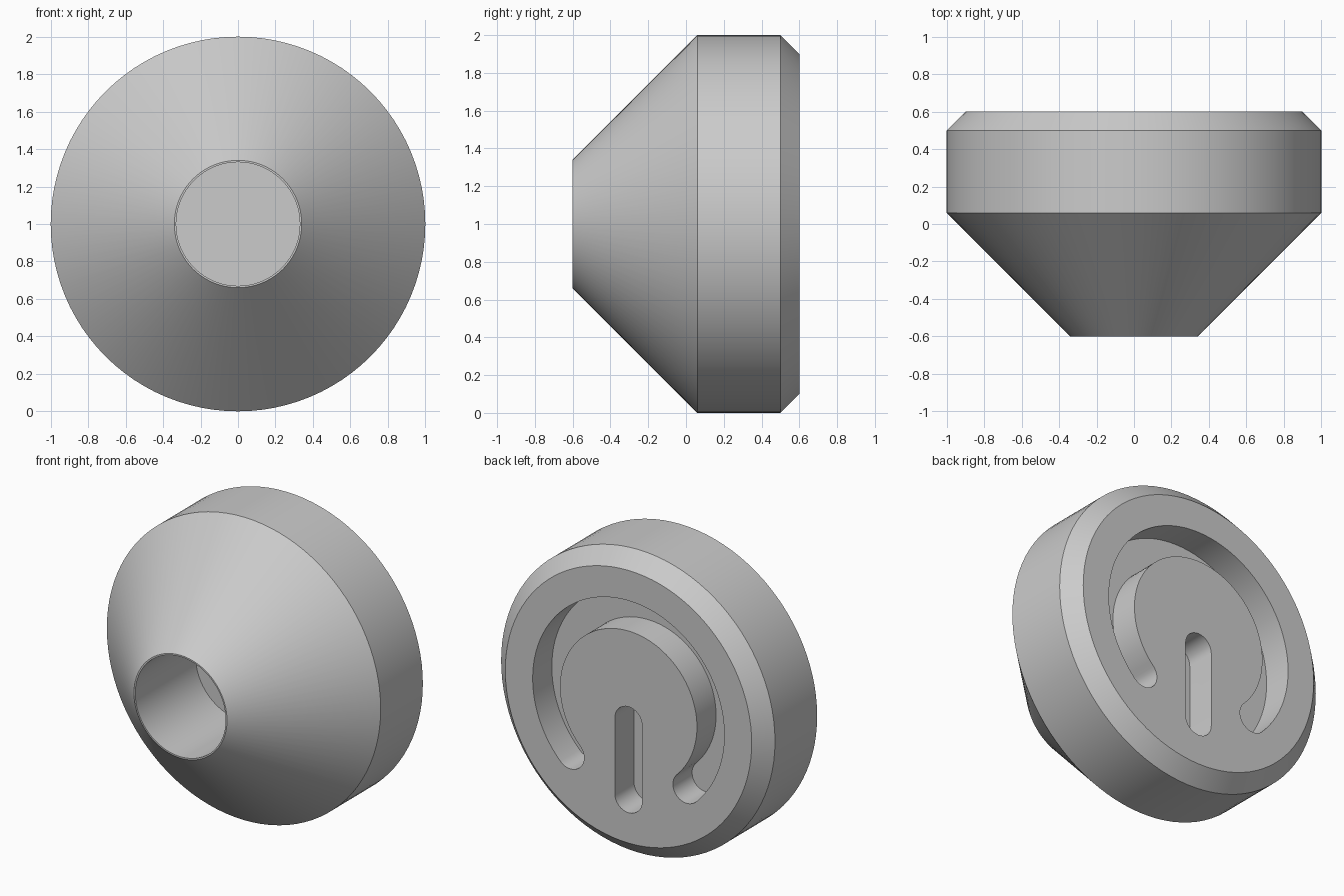
import bpy, bmesh
from math import pi, sin, cos, radians
from mathutils import Vector, Matrix

cube = bpy.data.objects.get("Cube")
if cube:
    bpy.data.objects.remove(cube, do_unlink=True)

SEGMENTS = 96
CENTRE_Z = 1.0
BACK_Y = 0.6
DEPTH = 0.2

grey = bpy.data.materials.new("plain_grey")
grey.use_nodes = True
colour = (0.6, 0.6, 0.6, 1)
grey.diffuse_color = colour
grey.node_tree.nodes["Principled BSDF"].inputs["Base Color"].default_value = colour


def add_object(name, bm):
    bmesh.ops.recalc_face_normals(bm, faces=bm.faces[:])
    mesh = bpy.data.meshes.new(name)
    bm.to_mesh(mesh)
    bm.free()
    mesh.materials.append(grey)
    obj = bpy.data.objects.new(name, mesh)
    bpy.context.collection.objects.link(obj)
    return obj


def lathe(name, profile):
    """Turn (y, radius) points around the y axis and cap both ends."""
    bm = bmesh.new()
    verts = [bm.verts.new((r, y, CENTRE_Z)) for y, r in profile]
    edges = [bm.edges.new(pair) for pair in zip(verts, verts[1:])]
    bmesh.ops.spin(bm, geom=verts + edges, cent=(0, 0, CENTRE_Z), axis=(0, 1, 0),
                   angle=2 * pi, steps=SEGMENTS, use_merge=True)
    bmesh.ops.remove_doubles(bm, verts=bm.verts[:], dist=1e-5)
    bmesh.ops.holes_fill(bm, edges=[e for e in bm.edges if e.is_boundary], sides=0)
    return add_object(name, bm)


def channel_cutter(name, path, half_width):
    """Prism around a path of (x, z) points, with half-round ends."""
    path = [Vector(p) for p in path]
    left, right = [], []
    for i, p in enumerate(path):
        along = (path[min(i + 1, len(path) - 1)] - path[max(i - 1, 0)]).normalized()
        side = Vector((-along.y, along.x)) * half_width
        left.append(p + side)
        right.append(p - side)

    def cap(centre, start):
        arm = start - centre
        return [centre + Matrix.Rotation(-pi * k / 16, 2) @ arm for k in range(1, 16)]

    outline = left + cap(path[-1], left[-1]) + right[::-1] + cap(path[0], right[0])
    bm = bmesh.new()
    base = bm.faces.new([bm.verts.new((p.x, BACK_Y - DEPTH, CENTRE_Z + p.y)) for p in outline])
    moved = bmesh.ops.extrude_face_region(bm, geom=[base], use_keep_orig=True)["geom"]
    bmesh.ops.translate(bm, vec=(0, DEPTH + 0.1, 0),
                        verts=[v for v in moved if isinstance(v, bmesh.types.BMVert)])
    return add_object(name, bm)


# Turned body: blind bore, thin nose rim, cone, drum and back chamfer
body = lathe("knob_body", [(0.03, 0.33), (-0.6, 0.33), (-0.6, 0.34), (0.06, 1.0),
                           (0.5, 1.0), (BACK_Y, 0.9)])

# Three-quarter ring groove and straight slot in the back
arc = [radians(-45 + 270 * k / 72) for k in range(73)]
cutters = [
    channel_cutter("ring_groove_cutter", [(0.6 * cos(a), 0.6 * sin(a)) for a in arc], 0.1),
    channel_cutter("slot_cutter", [(0, -0.6), (0, -0.1)], 0.1),
]

bpy.ops.object.select_all(action="DESELECT")
bpy.context.view_layer.objects.active = body
body.select_set(True)
for cutter in cutters:
    cutter.hide_render = True
    cut = body.modifiers.new(cutter.name, "BOOLEAN")
    cut.operation = "DIFFERENCE"
    cut.solver = "EXACT"
    cut.object = cutter
    bpy.ops.object.modifier_apply(modifier=cut.name)
    bpy.data.objects.remove(cutter, do_unlink=True)

bpy.ops.object.shade_smooth_by_angle(angle=radians(30))
